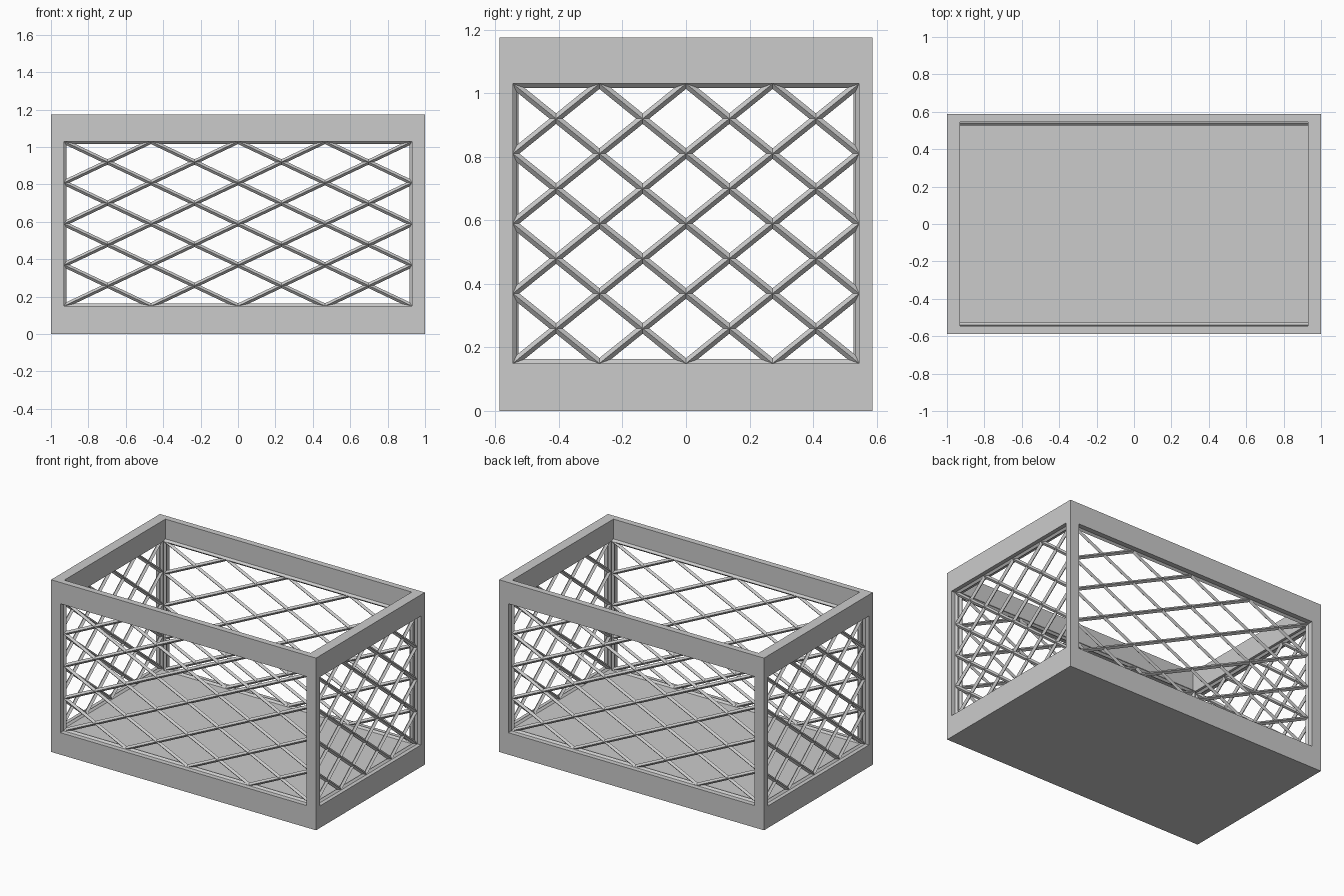
import bpy, bmesh, math
from mathutils import Matrix

if "Cube" in bpy.data.objects:
    bpy.data.objects.remove(bpy.data.objects["Cube"])

HX, HY, H = 1.0, 0.587, 1.175      # outer half sizes and height
IX, IY = 0.93, 0.545               # inner half sizes
Z0, Z1 = 0.15, 1.03                # window bottom and top


def add_object(name, bm):
    me = bpy.data.meshes.new(name)
    bm.to_mesh(me)
    bm.free()
    ob = bpy.data.objects.new(name, me)
    bpy.context.collection.objects.link(ob)
    return ob


# Crate frame: cells of a 3x3x3 grid (solid base, corner posts, open rim)
def crate_frame():
    cuts = ((-HX, -IX, IX, HX), (-HY, -IY, IY, HY), (0, Z0, Z1, H))

    def solid(c):
        i, j, k = c
        if min(c) < 0 or max(c) > 2:
            return False
        if k == 0:
            return True
        if k == 1:
            return i != 1 and j != 1
        return (i, j) != (1, 1)

    bm = bmesh.new()
    for n in range(27):
        c = (n % 3, n // 3 % 3, n // 9)
        if not solid(c):
            continue
        for ax in range(3):
            u, v = (ax + 1) % 3, (ax + 2) % 3
            for side in (0, 1):
                nb = list(c)
                nb[ax] += 2 * side - 1
                if solid(nb):
                    continue
                quad = []
                for du, dv in ((0, 0), (1, 0), (1, 1), (0, 1)):
                    p = [0, 0, 0]
                    p[ax] = cuts[ax][c[ax] + side]
                    p[u] = cuts[u][c[u] + du]
                    p[v] = cuts[v][c[v] + dv]
                    quad.append(bm.verts.new(p))
                bm.faces.new(quad if side else quad[::-1])
    bmesh.ops.remove_doubles(bm, verts=bm.verts, dist=1e-5)
    return add_object("crate_frame", bm)


# Lattice panel: diamond grid turned into bars by a wireframe modifier
def lattice(name, half_width, location, turn):
    bm = bmesh.new()
    bmesh.ops.create_grid(bm, x_segments=4, y_segments=4, size=1)
    inner = [e for e in bm.edges if not e.is_boundary]
    bmesh.ops.poke(bm, faces=bm.faces[:])
    bmesh.ops.dissolve_edges(bm, edges=inner, use_verts=False)
    bm.transform(Matrix.Rotation(turn, 4, 'Z')
                 @ Matrix.Rotation(math.pi / 2, 4, 'X')
                 @ Matrix.Diagonal((half_width, (Z1 - Z0) / 2, 1, 1)))
    ob = add_object(name, bm)
    ob.location = location
    m = ob.modifiers.new("bars", 'WIREFRAME')
    m.thickness = 0.026
    m.offset = 0
    m.use_boundary = True
    m.use_even_offset = True
    return ob


crate_frame()
ZC = (Z0 + Z1) / 2
for name, s in (("front", -1), ("back", 1)):
    lattice(name + "_lattice", IX, (0, s * 0.54, ZC), 0)
for name, s in (("left", -1), ("right", 1)):
    lattice(name + "_lattice", IY, (s * 0.96, 0, ZC), math.pi / 2)
